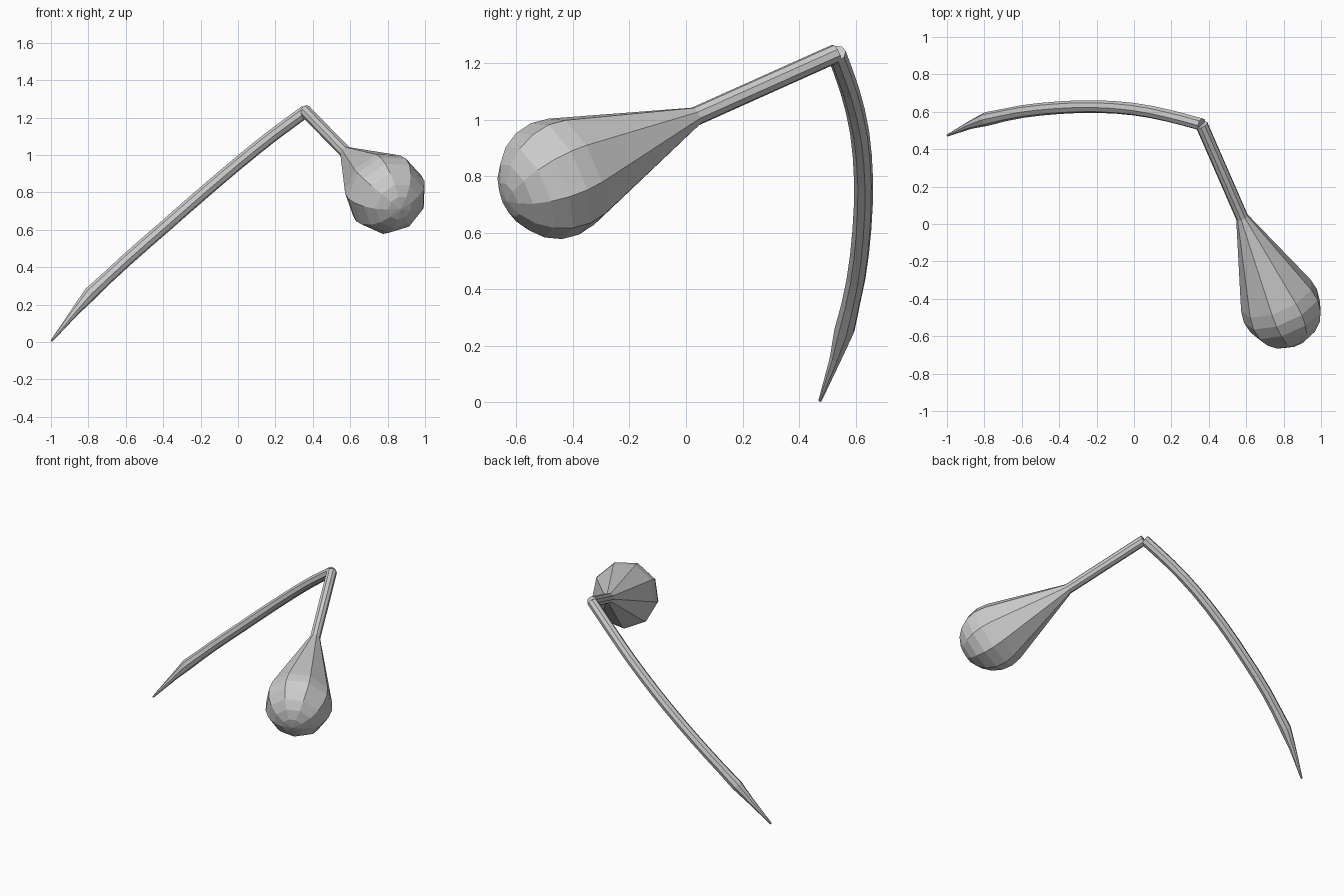
import bpy, bmesh
from math import sin, cos, pi, radians
from mathutils import Vector

if "Cube" in bpy.data.objects:
    bpy.data.objects.remove(bpy.data.objects["Cube"])


def sweep(name, points, radii, sides, ref):
    """Flat-faced tube through points; ref sets where the first corner lies."""
    bm = bmesh.new()
    rings = []
    for i, p in enumerate(points):
        t = (points[min(i + 1, len(points) - 1)] - points[max(i - 1, 0)]).normalized()
        u = (ref - t * ref.dot(t)).normalized()
        v = t.cross(u)
        rings.append([bm.verts.new(p + radii[i] * (u * cos(a) + v * sin(a)))
                      for a in (2 * pi * k / sides for k in range(sides))])
    for a, b in zip(rings, rings[1:]):
        for k in range(sides):
            n = (k + 1) % sides
            bm.faces.new((a[k], a[n], b[n], b[k]))
    bm.faces.new(rings[0][::-1])
    bm.faces.new(rings[-1])
    bmesh.ops.recalc_face_normals(bm, faces=bm.faces)
    mesh = bpy.data.meshes.new(name)
    bm.to_mesh(mesh)
    bm.free()
    obj = bpy.data.objects.new(name, mesh)
    bpy.context.collection.objects.link(obj)
    return obj


def smooth_path(pts, steps):
    """Catmull-Rom samples through the control points."""
    q = [2 * pts[0] - pts[1]] + pts + [2 * pts[-1] - pts[-2]]
    out = []
    for i in range(1, len(q) - 2):
        a, b, c, d = q[i - 1:i + 3]
        for s in range(steps):
            t = s / steps
            out.append(0.5 * (2 * b + (c - a) * t + (2 * a - 5 * b + 4 * c - d) * t ** 2
                              + (3 * b - a - 3 * c + d) * t ** 3))
    return out + [pts[-1]]


# bulb with straight neck: neck, tangent cone, rounded end
joint = Vector((0.362, 0.53, 1.234))
centre = Vector((0.79, -0.45, 0.795))
axis = (centre - joint).normalized()
R = 0.218
length = (centre - joint).length
profile = [(0, 0.034), (length * 0.505, 0.034)]
profile += [(length + R * sin(radians(a)), R * cos(radians(a)))
            for a in (-18, 0, 18, 36, 54, 72, 89.5)]
sweep("bulb_and_neck", [joint + axis * d for d, r in profile],
      [r for d, r in profile], 9, Vector((0.11, -0.039, 0.19)))

# long curved arm
arm = [Vector(p) for p in ((0.362, 0.532, 1.234), (0.18, 0.58, 1.1), (0.0, 0.614, 0.955),
                           (-0.2, 0.628, 0.785), (-0.4, 0.622, 0.61),
                           (-0.6, 0.601, 0.435), (-0.79, 0.561, 0.258))]
path = smooth_path(arm, 2)
radii = [0.034] * (len(path) - 1) + [0.037]

# tapered tip closing the arm
path += [Vector((-0.875, 0.53, 0.158)), Vector((-0.997, 0.474, 0.006))]
radii += [0.022, 0.006]
sweep("curved_arm", path, radii, 8, Vector((0, 1, 0.2)))
